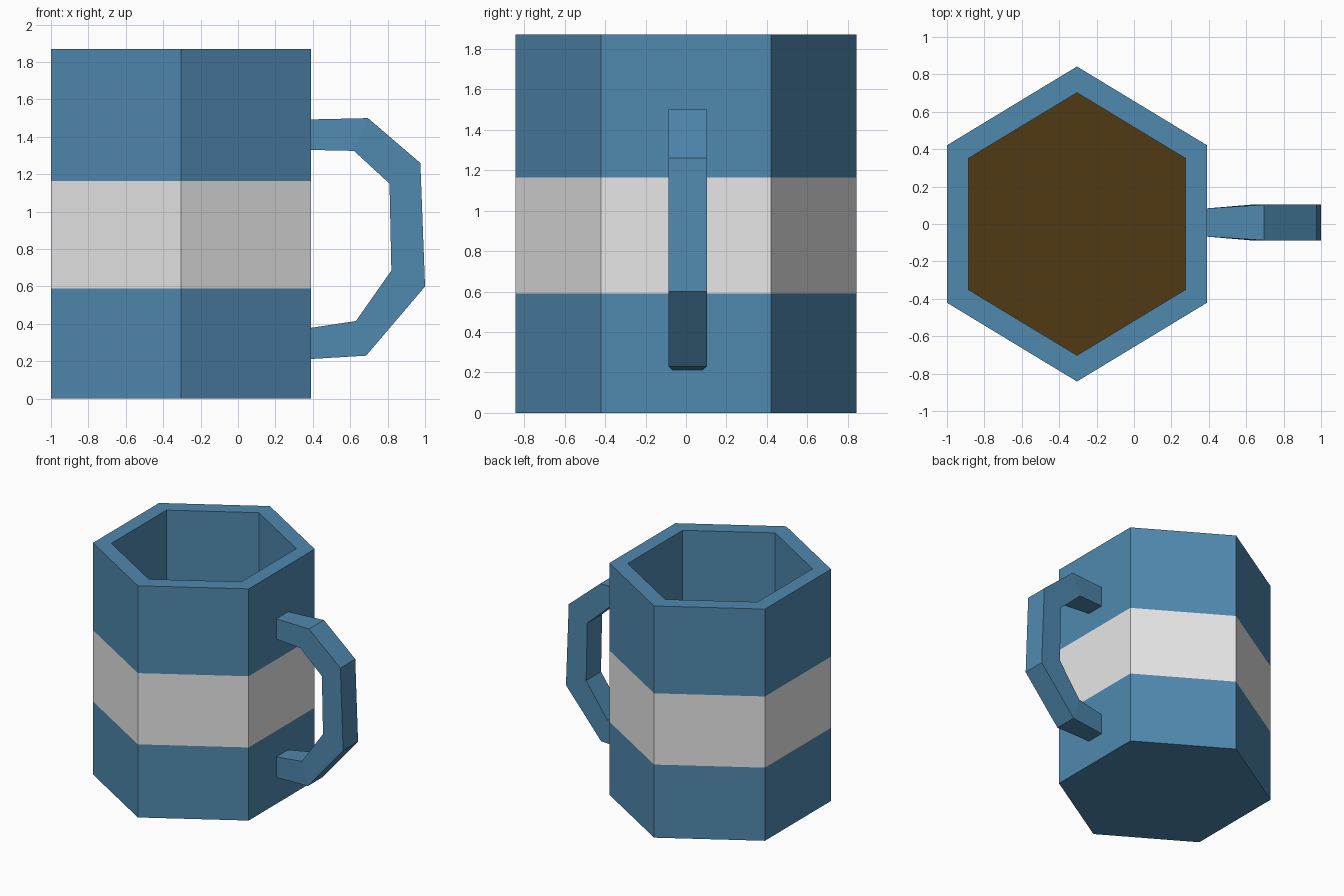
import bpy, bmesh, math

if "Cube" in bpy.data.objects:
    bpy.data.objects.remove(bpy.data.objects["Cube"])


def material(name, color):
    m = bpy.data.materials.new(name)
    m.diffuse_color = (*color, 1.0)
    m.use_nodes = True
    m.node_tree.nodes["Principled BSDF"].inputs["Base Color"].default_value = m.diffuse_color
    return m


blue = material("blue_glaze", (0.08, 0.25, 0.43))
white = material("white_band", (0.8, 0.8, 0.8))
brown = material("coffee_brown", (0.08, 0.042, 0.006))


def loft(name, rings, mats, rule=None):
    """Skin closed rings of points in order and cap both ends."""
    bm = bmesh.new()
    loops = [[bm.verts.new(p) for p in ring] for ring in rings]
    n = len(loops[0])
    for k, (a, b) in enumerate(zip(loops, loops[1:])):
        for i in range(n):
            j = (i + 1) % n
            f = bm.faces.new((a[i], a[j], b[j], b[i]))
            f.material_index = rule(k) if rule else 0
    bm.faces.new(loops[0][::-1])
    end = bm.faces.new(loops[-1])
    end.material_index = rule(len(rings) - 1) if rule else 0
    bmesh.ops.recalc_face_normals(bm, faces=bm.faces[:])
    me = bpy.data.meshes.new(name)
    bm.to_mesh(me)
    bm.free()
    for m in mats:
        me.materials.append(m)
    ob = bpy.data.objects.new(name, me)
    bpy.context.collection.objects.link(ob)
    return ob


def hexagon(rx, ry, z):
    # rx is the half-width across flats, ry the corner radius
    return [(-0.305 + rx / math.cos(math.pi / 6) * math.cos(a), ry * math.sin(a), z)
            for a in (math.pi / 6 + i * math.pi / 3 for i in range(6))]


# Hollow mug: outside bottom to rim, then down the inside to the coffee floor
outer, inner = (0.695, 0.842), (0.58, 0.702)
rings = [hexagon(*outer, z) for z in (0, 0.59, 1.165, 1.87)]
rings += [hexagon(*inner, z) for z in (1.87, 0.15)]
loft("mug_body", rings, [blue, white, brown], lambda k: {1: 1, 5: 2}.get(k, 0))

# Handle: outer and inner outline pairs, narrowing towards the wall
path = [((0.385, 1.493), (0.385, 1.33), 0.075),
        ((0.695, 1.50), (0.62, 1.325), 0.095),
        ((0.975, 1.26), (0.81, 1.15), 0.095),
        ((1.0, 0.60), (0.82, 0.685), 0.095),
        ((0.685, 0.23), (0.63, 0.415), 0.095),
        ((0.385, 0.212), (0.385, 0.378), 0.075)]
cy = 0.008
sections = [[(o[0], cy - w, o[1]), (o[0], cy + w, o[1]),
             (i[0], cy + w, i[1]), (i[0], cy - w, i[1])] for o, i, w in path]
loft("handle", sections, [blue])
